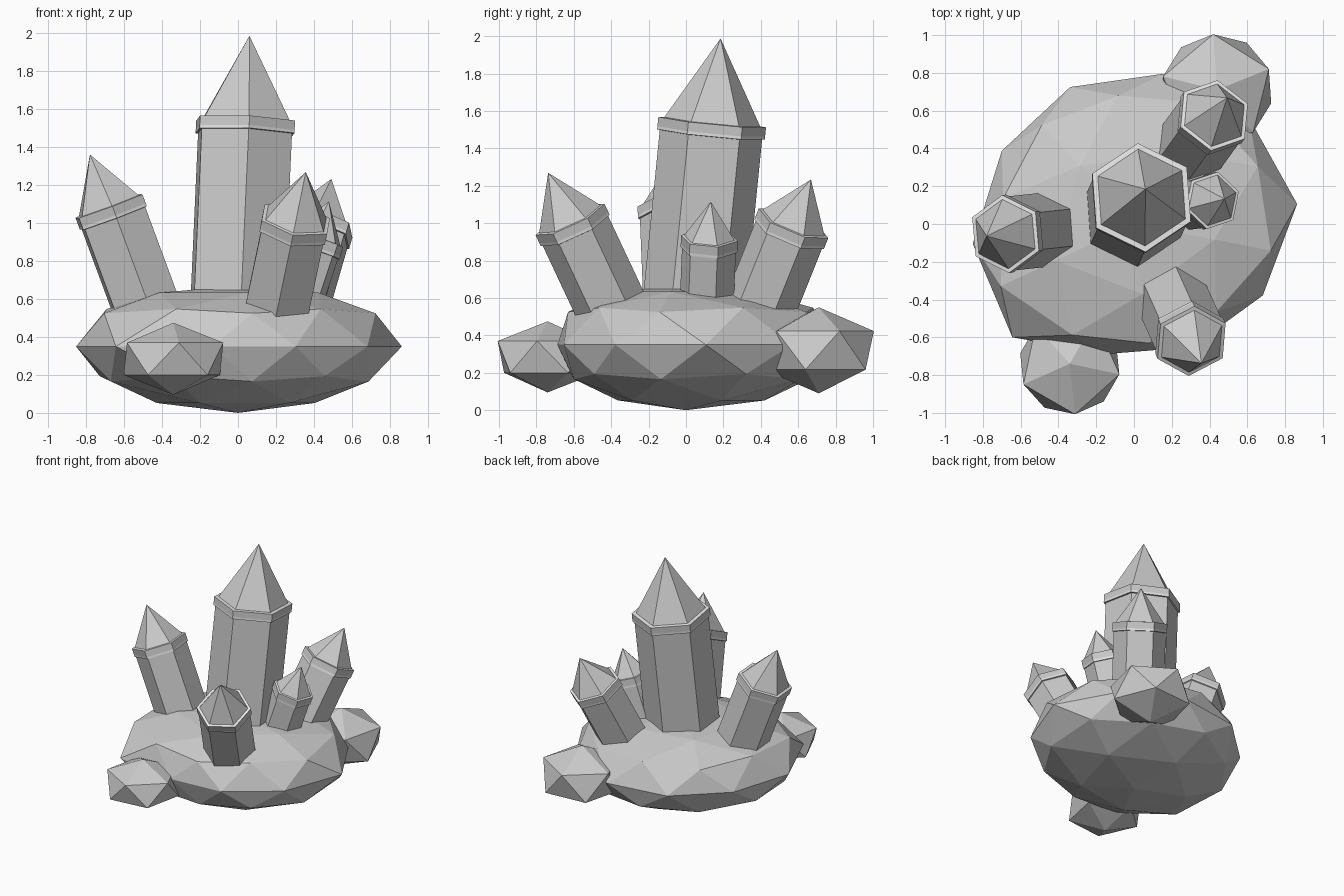
import bpy, bmesh
from math import radians, sin, cos, atan2, pi, tau
from mathutils import Vector

cube = bpy.data.objects.get("Cube")
if cube:
    bpy.data.objects.remove(cube, do_unlink=True)


def make_material(name, value):
    mat = bpy.data.materials.new(name)
    mat.use_nodes = True
    colour = (value, value, value, 1)
    mat.diffuse_color = colour
    mat.node_tree.nodes["Principled BSDF"].inputs["Base Color"].default_value = colour
    return mat


STONE = make_material("stone grey", 0.6)
TRIM = make_material("pale grey trim", 0.8)


def add_object(name, bm, materials):
    bmesh.ops.recalc_face_normals(bm, faces=bm.faces)
    mesh = bpy.data.meshes.new(name)
    bm.to_mesh(mesh)
    bm.free()
    for mat in materials:
        mesh.materials.append(mat)
    obj = bpy.data.objects.new(name, mesh)
    bpy.context.collection.objects.link(obj)
    return obj


def crystal(name, centre, lean, radius, tip, length, turn):
    """Six-sided column with a collar and a point; origin at the collar top."""
    body = radius * 0.95
    # Radius, height, and the material of the band below each ring
    rings = [(body, -length, 0), (body, -0.068, 0), (radius, -0.066, 0),
             (radius, -0.05, 1), (radius, 0, 0), (radius * 0.89, 0.002, 1)]
    bm = bmesh.new()
    loops = []
    for r, z, _ in rings:
        angles = [radians(turn) + k * tau / 6 for k in range(6)]
        loops.append([bm.verts.new((r * cos(a), r * sin(a), z)) for a in angles])
    bm.faces.new(loops[0])
    for i in range(1, len(rings)):
        for k in range(6):
            n = (k + 1) % 6
            face = bm.faces.new((loops[i - 1][k], loops[i - 1][n], loops[i][n], loops[i][k]))
            face.material_index = rings[i][2]
    point = bm.verts.new((0, 0, tip))
    for k in range(6):
        bm.faces.new((loops[-1][k], loops[-1][(k + 1) % 6], point))
    obj = add_object(name, bm, [STONE, TRIM])
    obj.rotation_mode = 'QUATERNION'
    obj.rotation_quaternion = Vector((0, 0, 1)).rotation_difference(Vector(lean))
    obj.location = centre


def boulder(name, centre, width, height, turn):
    bm = bmesh.new()
    bmesh.ops.create_icosphere(bm, subdivisions=1, radius=1)
    obj = add_object(name, bm, [STONE])
    obj.scale = (width, width, height)
    obj.rotation_euler.z = radians(turn)
    obj.location = centre


# Faceted base rock with an uneven outline
outline = [0.87, 0.83, 0.81, 0.80, 0.80, 0.86, 0.88, 0.70, 0.72, 0.78]
bm = bmesh.new()
bmesh.ops.create_icosphere(bm, subdivisions=2, radius=1)
for v in bm.verts:
    x, y, z = v.co
    step = ((atan2(y, x) - pi / 10) / (tau / 10)) % 10
    i, blend = int(step) % 10, step % 1
    r = outline[i] * (1 - blend) + outline[(i + 1) % 10] * blend
    height = 0.35 + (0.32 * z ** 0.75 if z > 0 else 0.35 * z)
    v.co = (x * r, y * r, height)
base = add_object("base_rock", bm, [STONE])
base.rotation_euler.z = radians(-11)

# Loose boulders
boulder("front_boulder", (-0.34, -0.74, 0.285), 0.30, 0.19, -12)
boulder("back_boulder", (0.44, 0.71, 0.32), 0.33, 0.23, 22)

# Crystals
crystal("main_crystal", (0.04, 0.14, 1.54), (0.045, 0.1, 1), 0.29, 0.45, 1.1, 94)
crystal("right_crystal", (-0.68, -0.053, 1.09), (-0.37, -0.04, 1), 0.207, 0.29, 0.68, 95)
crystal("front_crystal", (0.305, -0.62, 1.02), (0.21, -0.47, 1), 0.203, 0.28, 0.53, 88)
crystal("back_crystal", (0.425, 0.575, 1.0), (0.29, 0.4, 1), 0.203, 0.26, 0.55, 82)
crystal("small_crystal", (0.415, 0.125, 0.92), (0.33, 0.04, 1), 0.155, 0.205, 0.45, 78)
